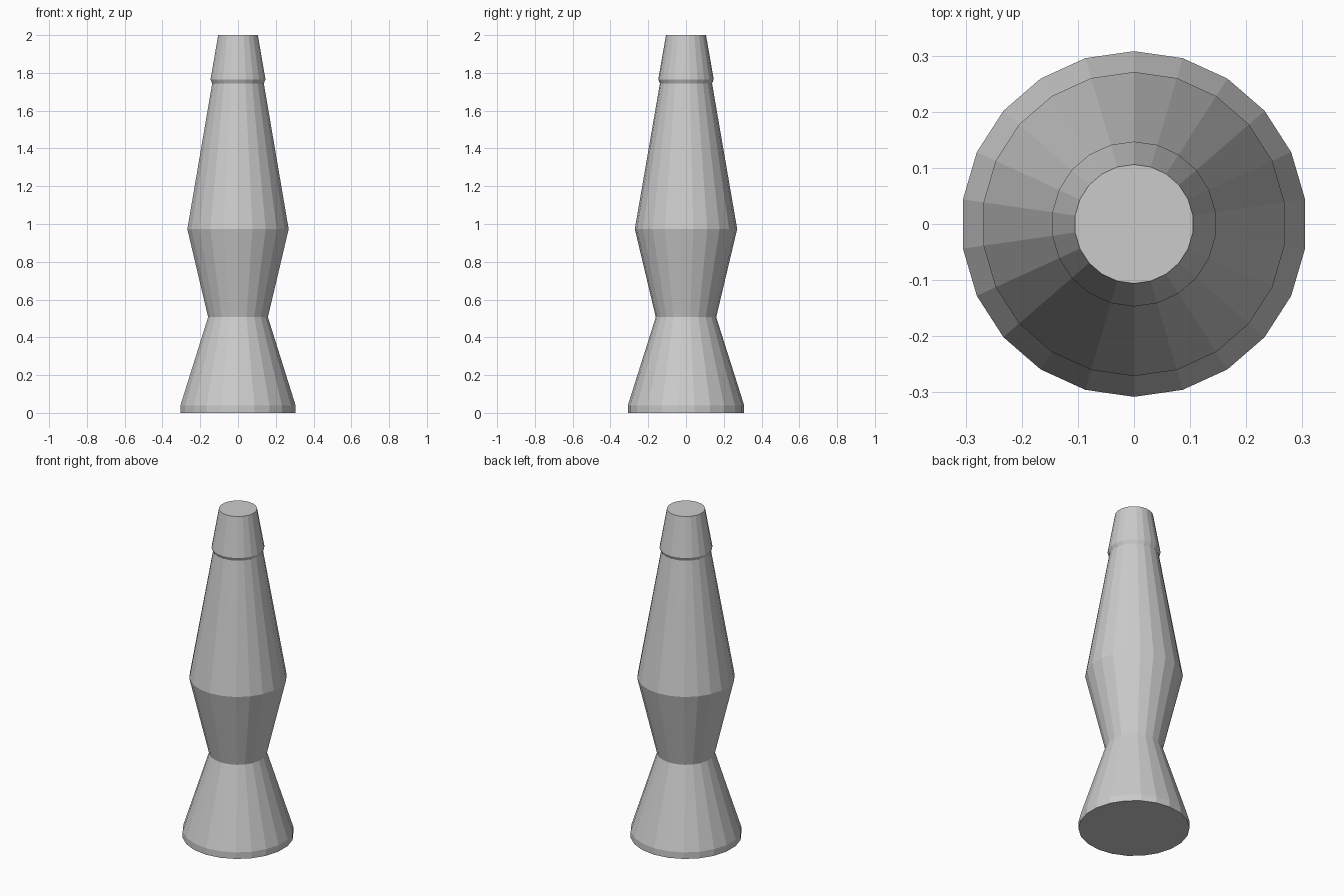
import bpy, bmesh
from math import sin, cos, pi

if "Cube" in bpy.data.objects:
    bpy.data.objects.remove(bpy.data.objects["Cube"])

SIDES = 22


def turned(name, profile, cap_bottom=False, cap_top=False):
    """Flat-faced lathe part from (radius, height) points, bottom to top."""
    bm = bmesh.new()
    rings = []
    for r, z in profile:
        rings.append([bm.verts.new((r * cos(pi / 2 + 2 * pi * i / SIDES),
                                    r * sin(pi / 2 + 2 * pi * i / SIDES), z))
                      for i in range(SIDES)])
    for low, high in zip(rings, rings[1:]):
        for i in range(SIDES):
            j = (i + 1) % SIDES
            bm.faces.new((low[i], low[j], high[j], high[i]))
    if cap_bottom:
        bm.faces.new(rings[0][::-1])
    if cap_top:
        bm.faces.new(rings[-1])
    mesh = bpy.data.meshes.new(name)
    bm.to_mesh(mesh)
    bm.free()
    obj = bpy.data.objects.new(name, mesh)
    bpy.context.collection.objects.link(obj)
    return obj


# Flared foot with a short upright rim, rising to the waist
turned("base", [(0.308, 0), (0.308, 0.04), (0.16, 0.507)], cap_bottom=True)
# Cup that widens from the waist to hold the glass
turned("cup", [(0.16, 0.507), (0.271, 0.973)])
# Tapering glass bottle
turned("glass", [(0.271, 0.973), (0.138, 1.745)])
# Cap with a bevelled lower lip
turned("cap", [(0.138, 1.745), (0.147, 1.765), (0.106, 2.0)], cap_top=True)
